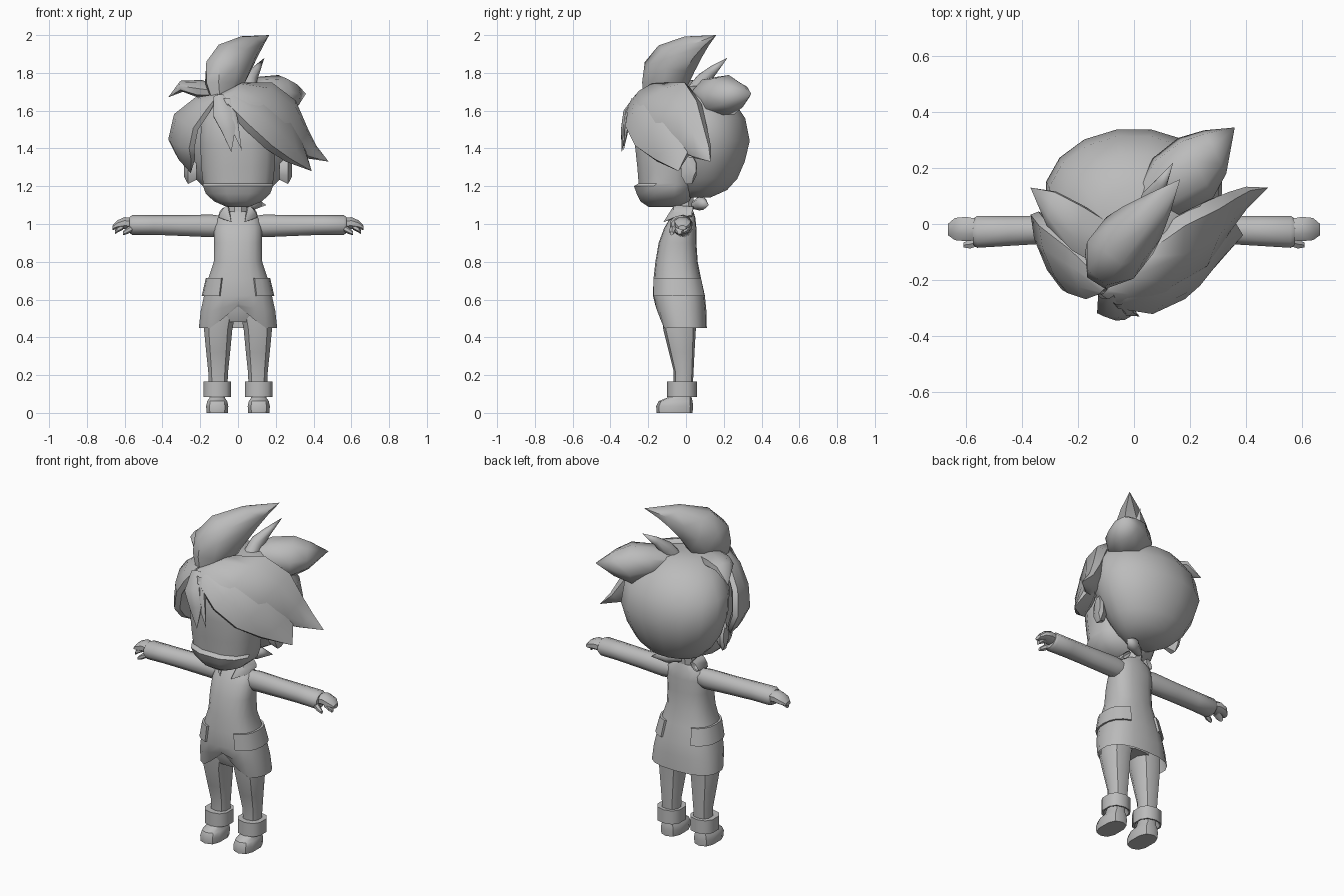
import bpy, bmesh, math
from mathutils import Vector as V

grey = bpy.data.materials.new("plain grey")
grey.diffuse_color = (0.5, 0.5, 0.5, 1)


def finish(name, bm, angle=40):
    bmesh.ops.remove_doubles(bm, verts=bm.verts, dist=0.0008)
    bmesh.ops.recalc_face_normals(bm, faces=bm.faces)
    me = bpy.data.meshes.new(name)
    bm.to_mesh(me)
    bm.free()
    me.materials.append(grey)
    ob = bpy.data.objects.new(name, me)
    bpy.context.collection.objects.link(ob)
    bpy.ops.object.select_all(action='DESELECT')
    ob.select_set(True)
    bpy.context.view_layer.objects.active = ob
    bpy.ops.object.shade_smooth_by_angle(angle=math.radians(angle))
    return ob


def loft(name, rings, n=10, p=1.0, caps=True, edit=None, angle=40):
    """Skin rings given as (centre, half axis u, half axis v)."""
    bm = bmesh.new()
    loops = []
    for c, u, v in rings:
        loop = []
        for i in range(n):
            a = 2 * math.pi * (i + 0.5) / n
            k, s = math.cos(a), math.sin(a)
            k, s = math.copysign(abs(k) ** p, k), math.copysign(abs(s) ** p, s)
            loop.append(bm.verts.new(V(c) + V(u) * k + V(v) * s))
        loops.append(loop)
    for a, b in zip(loops, loops[1:]):
        for i in range(n):
            bm.faces.new((a[i], a[(i + 1) % n], b[(i + 1) % n], b[i]))
    if caps:
        bm.faces.new(loops[0])
        bm.faces.new(loops[-1])
    if edit:
        edit(loops)
    return finish(name, bm, angle)


def stack(name, rows, x=0, **kw):
    """Upright loft, rows are (z, half width, front y, back y[, x shift])."""
    rings = [((x + (r[4] if len(r) > 4 else 0), (r[2] + r[3]) / 2, r[0]),
              (r[1], 0, 0), (0, (r[3] - r[2]) / 2, 0)) for r in rows]
    return loft(name, rings, **kw)


def lock(name, rows, tip, n=8):
    """Hair lock: rows are (edge point, edge point, half thickness), then a tip."""
    mids = [(V(a) + V(b)) / 2 for a, b, t in rows] + [V(tip)]
    rings = []
    for i, (a, b, t) in enumerate(rows):
        u = (V(a) - V(b)) / 2
        tangent = mids[i + 1] - mids[max(i - 1, 0)]
        rings.append((mids[i], u, tangent.cross(u).normalized() * t))
    rings.append((mids[-1], (0, 0, 0), (0, 0, 0)))
    bm_caps = loft(name, rings, n=n, caps=False, angle=50)
    return bm_caps


# Head
stack("skull", [(1.14, .09, .0, .13), (1.18, .17, -.03, .22), (1.24, .23, -.06, .275),
                (1.33, .285, -.1, .315), (1.44, .32, -.13, .342), (1.56, .31, -.15, .318),
                (1.66, .24, -.15, .25), (1.73, .12, -.12, .14)], n=16)
stack("face", [(1.09, .06, -.2, -.03), (1.12, .13, -.245, .02), (1.16, .175, -.265, .04),
               (1.2, .19, -.28, .05), (1.215, .19, -.255, .05), (1.3, .2, -.262, .05),
               (1.42, .205, -.275, .05), (1.55, .2, -.275, .05), (1.66, .12, -.22, .05)],
      n=12, p=.8)
for s in (1, -1):
    loft("ear", [((s * .22, .0, 1.28), (0, .03, 0), (0, 0, .05)),
                 ((s * .265, .015, 1.29), (0, .045, 0), (0, 0, .085)),
                 ((s * .285, .03, 1.3), (0, .025, 0), (0, 0, .055))], n=8)

# Hair
root_a, root_b = (-.09, -.22, 1.69), (-.12, -.25, 1.66)
lock("side_fringe_upper", [
    (root_a, root_b, .01), ((.02, -.1, 1.74), (-.06, -.28, 1.64), .05),
    ((.17, .02, 1.74), (.06, -.28, 1.55), .07), ((.29, .08, 1.65), (.18, -.2, 1.47), .07),
    ((.355, .11, 1.51), (.28, -.06, 1.39), .05), ((.41, .13, 1.41), (.37, .04, 1.35), .03)],
     (.48, .13, 1.33))
lock("side_fringe_lower", [
    (root_a, root_b, .01), ((.0, -.15, 1.71), (-.06, -.3, 1.62), .04),
    ((.14, -.1, 1.68), (.05, -.315, 1.5), .06), ((.27, -.02, 1.57), (.16, -.265, 1.4), .06),
    ((.335, .05, 1.43), (.26, -.17, 1.335), .045)], (.39, -.04, 1.28))
lock("opposite_fringe", [
    (root_a, root_b, .01), ((-.22, -.08, 1.665), (-.16, -.27, 1.59), .035),
    ((-.33, .01, 1.58), (-.22, -.25, 1.5), .04), ((-.36, .05, 1.45), (-.24, -.24, 1.4), .04),
    ((-.31, .03, 1.35), (-.235, -.19, 1.34), .03)], (-.25, -.06, 1.27))
lock("middle_strand", [
    ((-.13, -.25, 1.67), (-.07, -.25, 1.68), .02),
    ((-.135, -.31, 1.57), (-.03, -.31, 1.6), .025),
    ((-.09, -.33, 1.49), (-.01, -.325, 1.51), .018)], (-.035, -.34, 1.38))
lock("middle_strand_small", [
    ((-.08, -.27, 1.66), (-.03, -.27, 1.66), .02),
    ((-.06, -.31, 1.55), (.0, -.31, 1.56), .02)], (.02, -.33, 1.39))
lock("crown_tuft", [
    ((-.03, -.04, 1.66), (-.12, -.22, 1.66), .06), ((.0, .0, 1.74), (-.14, -.22, 1.75), .1),
    ((.04, .03, 1.81), (-.14, -.2, 1.86), .115), ((.08, .07, 1.88), (-.08, -.13, 1.95), .095),
    ((.12, .11, 1.94), (.03, .0, 1.995), .055)], (.165, .16, 2.0))
lock("crown_spike", [
    ((.0, .02, 1.68), (.1, .03, 1.66), .05), ((.03, .1, 1.78), (.1, .08, 1.74), .04),
    ((.08, .15, 1.83), (.115, .14, 1.8), .025)], (.14, .22, 1.88))
lock("back_tuft", [
    ((.0, .1, 1.7), (.03, .03, 1.68), .03), ((.07, .24, 1.71), (.16, .03, 1.67), .09),
    ((.16, .31, 1.7), (.28, .09, 1.65), .115), ((.25, .335, 1.7), (.33, .18, 1.66), .075)],
     (.36, .345, 1.69))
lock("opposite_tuft", [
    ((-.07, .0, 1.71), (-.1, -.17, 1.69), .03), ((-.18, .07, 1.73), (-.22, -.1, 1.7), .045),
    ((-.28, .12, 1.74), (-.31, -.01, 1.72), .03)], (-.37, .13, 1.67))

# Neck, collar and knot
stack("neck", [(1.02, .055, -.07, .04), (1.15, .045, -.05, .045)], n=8)
for s in (1, -1):
    lock("collar_flap", [((s * .06, .04, 1.09), (s * .1, .03, 1.04), .015),
                         ((s * .05, -.06, 1.1), (s * .1, -.06, 1.03), .015)],
         (s * .035, -.12, 1.01))
lock("neck_knot", [((.0, .04, 1.12), (.0, .04, 1.08), .02),
                   ((.08, .08, 1.15), (.07, .08, 1.07), .035)], (.15, .12, 1.1))


# Coat with a notched front hem
def notch(loops):
    for row, amount in ((0, .115), (1, .04)):
        for v in loops[row]:
            if v.co.y < 0:
                v.co.z += amount * max(0, 1 - abs(v.co.x) / .14)


coat = [(.45, .21, -.14, .11), (.54, .2, -.165, .108), (.62, .182, -.175, .1),
        (.71, .16, -.172, .08), (.8, .13, -.162, .062), (.9, .128, -.145, .055),
        (.98, .128, -.115, .055), (1.03, .115, -.085, .05), (1.065, .06, -.06, .04)]
stack("coat", coat, n=18, p=.8, caps=False, edit=notch)

# Belt pouches wrapped around each hip
for s in (1, -1):
    bm = bmesh.new()
    cols = []
    for i in range(9):
        a = math.radians(-64 + 16 * i)
        k, q = math.cos(a) ** .8, math.copysign(abs(math.sin(a)) ** .8, math.sin(a))
        cols.append([bm.verts.new((s * (w + o) * k, yc + (d + o) * q, z))
                     for z, w, yc, d, o in ((.62, .182, -.037, .137, -.01),
                                            (.62, .182, -.037, .137, .01),
                                            (.715, .16, -.046, .126, .01),
                                            (.715, .16, -.046, .126, -.01))])
    for a, b in zip(cols, cols[1:]):
        for j in range(4):
            bm.faces.new((a[j], a[(j + 1) % 4], b[(j + 1) % 4], b[j]))
    bm.faces.new(cols[0])
    bm.faces.new(cols[-1])
    finish("hip_pouch", bm, 30)

# Arms and hands
for s in (1, -1):
    def across(name, rows, **kw):
        loft(name, [((s * x, y, z), (0, hy, 0), (0, 0, hz)) for x, y, z, hy, hz in rows], **kw)
    across("sleeve", [(.07, -.015, .99, .045, .05), (.14, -.015, .99, .052, .06),
                      (.3, -.02, .992, .052, .055), (.45, -.025, .995, .056, .052),
                      (.56, -.028, .995, .06, .052), (.575, -.028, .995, .05, .042)], n=10)
    across("hand", [(.55, -.02, 1.0, .04, .033), (.6, -.018, 1.005, .047, .034),
                    (.64, -.018, .995, .043, .026), (.665, -.02, .98, .022, .012)], n=8)
    across("thumb", [(.55, -.06, .985, .018, .02), (.585, -.072, .965, .018, .018),
                     (.61, -.075, .95, .01, .01)], n=6)
    across("finger", [(.61, -.03, .985, .03, .016), (.64, -.035, .97, .026, .016),
                      (.652, -.035, .955, .013, .01)], n=6)

# Trousers, cuffs and shoes
stack("hips", [(.48, .13, -.11, .06), (.54, .17, -.14, .08), (.68, .14, -.15, .06)], n=12)
for s in (1, -1):
    stack("trouser_leg", [(.12, .05, -.065, .035), (.22, .055, -.065, .04),
                          (.32, .066, -.09, .045), (.44, .078, -.12, .052),
                          (.54, .085, -.13, .06, -s * .012)], x=s * .105, n=10, p=.85)
    stack("trouser_cuff", [(.12, .05, -.06, .03), (.085, .066, -.085, .05),
                           (.085, .075, -.1, .057), (.165, .075, -.1, .057),
                           (.165, .055, -.07, .04)], x=s * .11, n=10, p=.8, angle=45)
    stack("shoe", [(0, .058, -.155, .035), (.035, .061, -.158, .037),
                   (.062, .055, -.145, .035), (.08, .042, -.1, .03),
                   (.12, .04, -.07, .028)], x=s * .11, n=10, p=.75)
